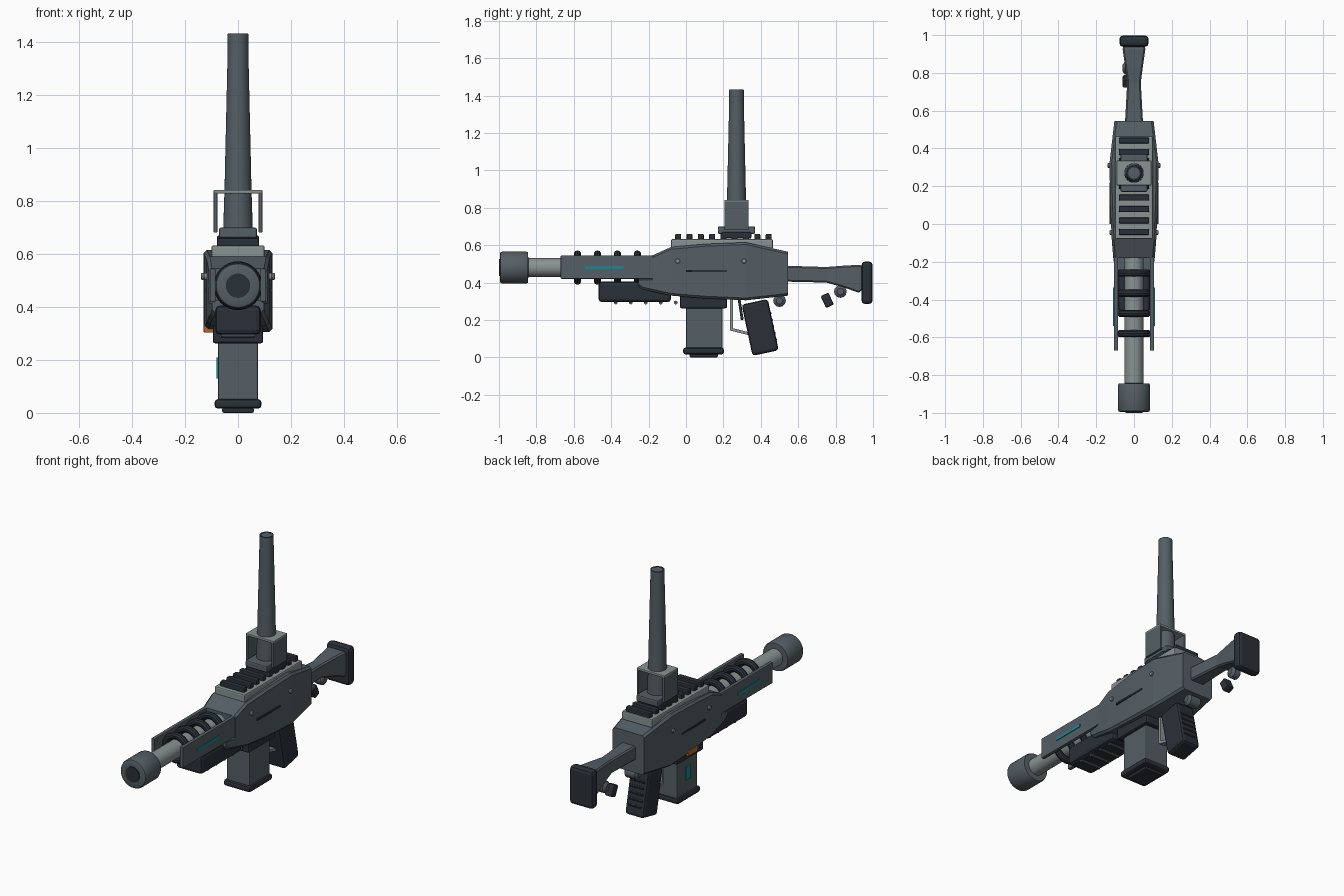
import bpy, bmesh, math
from mathutils import Matrix, Vector

if "Cube" in bpy.data.objects:
    bpy.data.objects.remove(bpy.data.objects["Cube"])


def material(name, rgb):
    m = bpy.data.materials.new(name)
    m.diffuse_color = (*rgb, 1)
    m.use_nodes = True
    m.node_tree.nodes["Principled BSDF"].inputs["Base Color"].default_value = m.diffuse_color
    return m


GREY = material("gunmetal grey", (0.090, 0.113, 0.130))
DARK = material("dark rubber", (0.023, 0.030, 0.040))
LIGHT = material("light steel", (0.25, 0.29, 0.29))
TEAL = material("teal", (0.01, 0.24, 0.28))
ORANGE = material("orange", (0.50, 0.14, 0.025))


def finish(bm, name, mat, bevel=0.0, smooth=False):
    bmesh.ops.recalc_face_normals(bm, faces=bm.faces)
    me = bpy.data.meshes.new(name)
    bm.to_mesh(me)
    bm.free()
    ob = bpy.data.objects.new(name, me)
    bpy.context.collection.objects.link(ob)
    me.materials.append(mat)
    if bevel:
        mod = ob.modifiers.new("bevel", 'BEVEL')
        mod.width, mod.segments, mod.limit_method = bevel, 2, 'ANGLE'
    if smooth:
        bpy.ops.object.select_all(action='DESELECT')
        ob.select_set(True)
        bpy.context.view_layer.objects.active = ob
        bpy.ops.object.shade_smooth_by_angle(angle=math.radians(35))
    return ob


def box(name, mat, x, y, z, bevel=0.0, tilt=0.0):
    """Box from (min, max) ranges, tilted about its centre in the side plane."""
    bm = bmesh.new()
    bmesh.ops.create_cube(bm, size=1)
    mid = Vector([(a + b) / 2 for a, b in (x, y, z)])
    size = [b - a for a, b in (x, y, z)]
    bm.transform(Matrix.Translation(mid) @ Matrix.Rotation(tilt, 4, 'X') @ Matrix.Diagonal((*size, 1)))
    return finish(bm, name, mat, bevel)


def lathe(name, mat, origin, axis, profile, closed=False, n=32):
    """Turn (radius, distance) points around an axis through origin."""
    bm = bmesh.new()
    rings = [[bm.verts.new((r * math.cos(2 * math.pi * i / n), r * math.sin(2 * math.pi * i / n), d))
              for i in range(n)] for r, d in profile]
    pairs = list(zip(rings, rings[1:])) + ([(rings[-1], rings[0])] if closed else [])
    for a, b in pairs:
        for i in range(n):
            j = (i + 1) % n
            bm.faces.new((a[i], a[j], b[j], b[i]))
    if not closed:
        bm.faces.new(rings[0])
        bm.faces.new(rings[-1])
    turn = Vector((0, 0, 1)).rotation_difference(Vector(axis)).to_matrix().to_4x4()
    bm.transform(Matrix.Translation(origin) @ turn)
    return finish(bm, name, mat, smooth=True)


def loft(name, mat, stations, c=0.012):
    """Chamfered rectangles (y, half width, bottom, top) joined along y."""
    bm = bmesh.new()
    rings = []
    for y, w, b, t in stations:
        pts = [(w - c, b), (w, b + c), (w, t - c), (w - c, t), (c - w, t), (-w, t - c), (-w, b + c), (c - w, b)]
        rings.append([bm.verts.new((px, y, pz)) for px, pz in pts])
    for a, b in zip(rings, rings[1:]):
        for i in range(8):
            j = (i + 1) % 8
            bm.faces.new((a[i], a[j], b[j], b[i]))
    bm.faces.new(rings[0])
    bm.faces.new(rings[-1])
    return finish(bm, name, mat)


# Receiver with its lower nose
loft("receiver", GREY, [(-0.18, 0.110, 0.352, 0.545), (-0.08, 0.118, 0.330, 0.590), (0.1, 0.126, 0.315, 0.606),
                        (0.32, 0.130, 0.305, 0.615), (0.545, 0.104, 0.330, 0.565)])
loft("receiver_nose", GREY, [(-0.255, 0.098, 0.38, 0.425), (-0.23, 0.102, 0.363, 0.425), (-0.18, 0.11, 0.352, 0.425)])

# Barrel, muzzle and cooling rings
lathe("barrel", LIGHT, (0, -0.86, 0.48), (0, 1, 0), [(0.05, 0), (0.05, 0.70)])
lathe("muzzle", GREY, (0, -0.995, 0.48), (0, 1, 0),
      [(0.046, 0.03), (0.046, 0.0), (0.074, 0.0), (0.082, 0.004), (0.086, 0.014), (0.086, 0.14),
       (0.082, 0.15), (0.05, 0.152)])
lathe("muzzle_bore", DARK, (0, -1.0, 0.48), (0, 1, 0), [(0.046, 0), (0.046, 0.03)])
for y in (-0.58, -0.473, -0.367, -0.26):
    ring = [(0.072 + 0.02 * math.cos(a), 0.02 * math.sin(a)) for a in [k * math.pi / 5 for k in range(10)]]
    lathe("cooling_ring", DARK, (0, y, 0.48), (0, 1, 0), ring, closed=True)

# Fore-end side plates, light strips, receiver slots and bolts on both sides
for s in (-1, 1):
    def side(a, b):
        return tuple(sorted((s * a, s * b)))
    box("fore_plate", GREY, side(0.084, 0.106), (-0.67, -0.17), (0.42, 0.545), 0.004)
    box("light_strip", TEAL, side(0.10, 0.110), (-0.54, -0.335), (0.473, 0.489))
    box("receiver_slot", DARK, side(0.115, 0.131), (0.0, 0.22), (0.456, 0.467))
    for y, w in ((-0.045, 0.118), (0.31, 0.128)):
        lathe("bolt", LIGHT, (s * (w - 0.01), y, 0.515), (s, 0, 0), [(0.013, 0), (0.013, 0.018), (0.01, 0.022)], n=12)

# Lower grip of the fore-end with its cross ribs
box("lower_handguard", DARK, (-0.086, 0.086), (-0.468, -0.08), (0.295, 0.405), 0.018)
for i in range(5):
    lathe("handguard_rib", GREY, (-0.065, -0.375 + 0.08 * i, 0.293), (1, 0, 0), [(0.01, 0), (0.01, 0.13)], n=10)

# Top rail and slats
box("top_rail", LIGHT, (-0.1, 0.1), (-0.08, 0.465), (0.58, 0.632), 0.007)
for i in range(9):
    y = -0.042 + 0.0605 * i
    box("rail_slat", DARK, (-0.08, 0.08), (y - 0.016, y + 0.016), (0.625, 0.66), 0.006)

# Upright tube with clamp base and open frame
box("clamp_foot", DARK, (-0.08, 0.08), (0.19, 0.35), (0.635, 0.67), 0.008)
box("clamp_base", GREY, (-0.072, 0.072), (0.17, 0.37), (0.66, 0.70), 0.008)
for s in (-1, 1):
    box("frame_side", GREY, tuple(sorted((s * 0.078, s * 0.092))), (0.205, 0.335), (0.68, 0.835), 0.003)
box("frame_top", LIGHT, (-0.092, 0.092), (0.205, 0.335), (0.828, 0.842), 0.003)
lathe("upright_tube", GREY, (0, 0.27, 0), (0, 0, 1),
      [(0.056, 0.69), (0.051, 0.84), (0.039, 1.37), (0.039, 1.43)])
lathe("tube_rim", DARK, (0, 0.27, 1.428), (0, 0, 1), [(0.038, 0), (0.038, 0.004), (0.03, 0.004), (0.03, 0)], closed=True)

# Magazine, collar, base and coloured markers
box("magazine_collar", DARK, (-0.095, 0.095), (-0.033, 0.22), (0.262, 0.335), 0.01)
box("magazine", GREY, (-0.076, 0.076), (0.0, 0.195), (0.04, 0.29), 0.006)
box("magazine_base", DARK, (-0.088, 0.088), (-0.015, 0.203), (0.016, 0.052), 0.012)
box("magazine_foot", DARK, (-0.06, 0.06), (0.02, 0.17), (0.0, 0.02), 0.006)
box("magazine_window", TEAL, (-0.082, -0.074), (0.07, 0.115), (0.13, 0.21))
box("release_button", ORANGE, (-0.13, -0.09), (0.07, 0.16), (0.303, 0.335), 0.004)

# Trigger guard
box("guard_front", LIGHT, (-0.02, 0.02), (0.235, 0.25), (0.15, 0.32))
box("guard_bottom", LIGHT, (-0.02, 0.02), (0.235, 0.345), (0.13, 0.146), 0, math.radians(-14))
box("trigger", DARK, (-0.012, 0.012), (0.285, 0.30), (0.2, 0.31), 0.003, 0.15)

# Slanted pistol grip with ribs on its back
box("pistol_grip", DARK, (-0.062, 0.062), (0.325, 0.468), (0.02, 0.30), 0.016, math.radians(12))
for i in range(5):
    z = 0.235 - 0.035 * i
    lathe("grip_rib", DARK, (-0.045, 0.463 - 0.21 * (z - 0.16), z), (1, 0, 0), [(0.01, 0), (0.01, 0.09)], n=10)
lathe("rear_knob", GREY, (-0.045, 0.5, 0.303), (1, 0, 0),
      [(0.018, 0), (0.034, 0.012), (0.034, 0.078), (0.018, 0.09)], n=12)

# Stock and butt pad
loft("stock", GREY, [(0.53, 0.048, 0.405, 0.49), (0.75, 0.036, 0.40, 0.483), (0.84, 0.048, 0.375, 0.49),
                     (0.925, 0.06, 0.345, 0.495), (0.94, 0.058, 0.36, 0.49)], 0.008)
box("butt_pad", DARK, (-0.078, 0.078), (0.938, 0.998), (0.285, 0.513), 0.02)

# Small fittings below the stock
lathe("stock_knob", GREY, (-0.06, 0.825, 0.352), (1, 0, 0),
      [(0.018, 0), (0.034, 0.012), (0.034, 0.05), (0.018, 0.062)], n=12)
box("stock_catch", DARK, (-0.06, -0.01), (0.732, 0.778), (0.27, 0.34), 0.008, math.radians(25))
